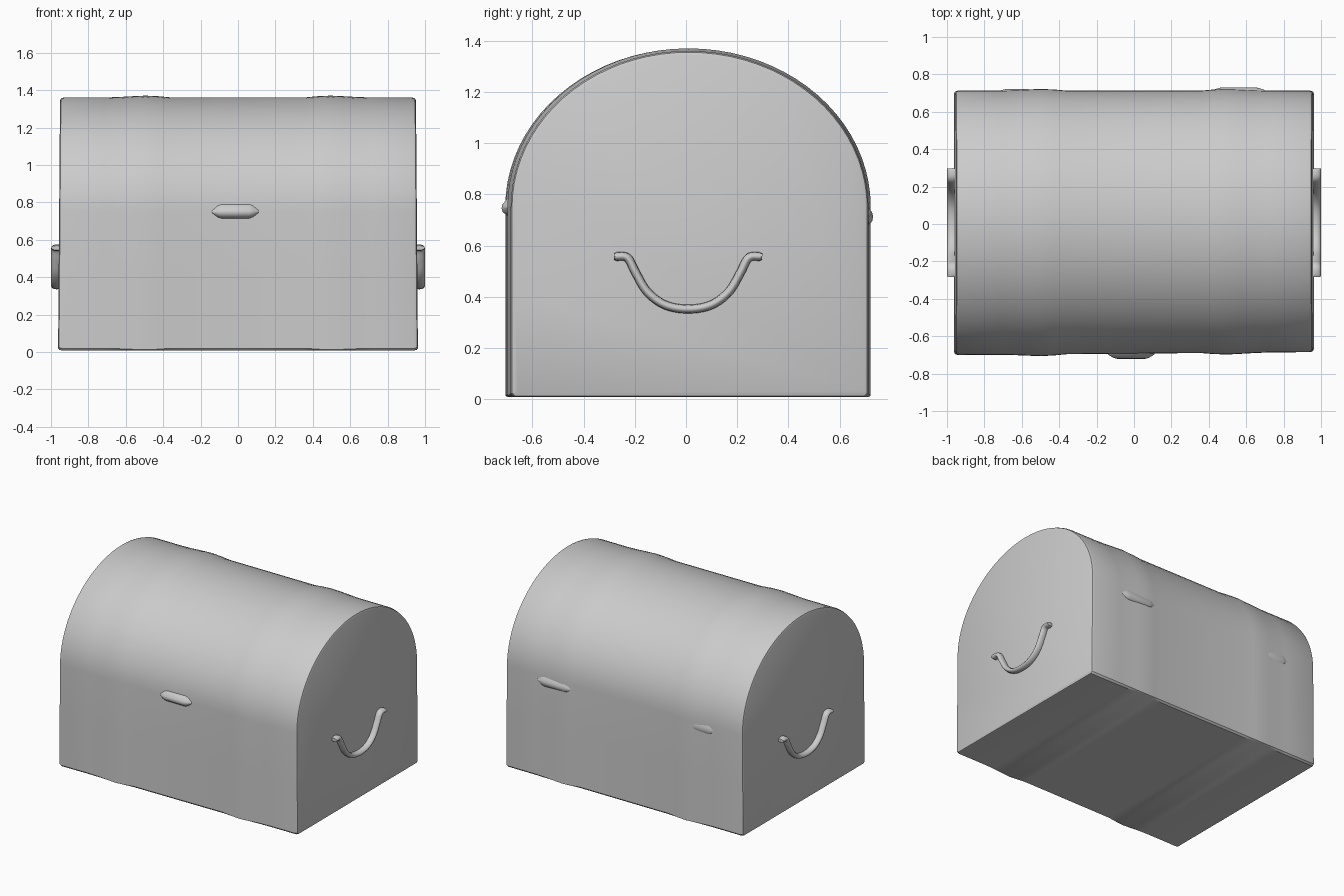
import bpy, bmesh
from math import sin, cos, pi
from mathutils import Vector

if "Cube" in bpy.data.objects:
    bpy.data.objects.remove(bpy.data.objects["Cube"])

CY, HALF_Y, SPRING_Z, RISE, BASE_Z = 0.01, 0.703, 0.75, 0.611, 0.008


def loft(name, rings, angle=0.6):
    """Skin closed rings of points and cap both ends."""
    bm = bmesh.new()
    rows = [[bm.verts.new(p) for p in ring] for ring in rings]
    n = len(rows[0])
    for a, b in zip(rows, rows[1:]):
        for i in range(n):
            j = (i + 1) % n
            bm.faces.new((a[i], a[j], b[j], b[i]))
    bm.faces.new(rows[0])
    bm.faces.new(rows[-1])
    bmesh.ops.recalc_face_normals(bm, faces=bm.faces)
    mesh = bpy.data.meshes.new(name)
    bm.to_mesh(mesh)
    bm.free()
    ob = bpy.data.objects.new(name, mesh)
    bpy.context.collection.objects.link(ob)
    bpy.ops.object.select_all(action='DESELECT')
    ob.select_set(True)
    bpy.context.view_layer.objects.active = ob
    bpy.ops.object.shade_smooth_by_angle(angle=angle)
    return ob


# Domed chest body: arch section lofted along x, with softly raised bands
arch = [(cos(pi * i / 40) * HALF_Y, SPRING_Z + sin(pi * i / 40) * RISE) for i in range(41)]
low = [(-HALF_Y, 0.4), (-HALF_Y, 0.02), (-HALF_Y + 0.012, BASE_Z),
       (HALF_Y - 0.012, BASE_Z), (HALF_Y, 0.02), (HALF_Y, 0.4)]
section = arch + low


def body_ring(x, grow):
    ring = []
    s = 1 + grow / 0.7
    for y, z in section:
        zz = 0.6 + (z - 0.6) * s
        if grow > 0:
            zz = max(zz, BASE_Z)
        yy = y * s
        if y < 0:
            yy *= 1 - 0.012 * x          # front is slightly skewed
        ring.append((x * (1 - 0.008 * zz), CY + yy, zz))
    return ring


half = [(0.962, -0.016), (0.957, -0.005), (0.942, 0), (0.72, 0), (0.65, 0.002),
        (0.57, 0.006), (0.5, 0.009), (0.43, 0.006), (0.36, 0)]
stations = [(-x, g) for x, g in half] + [(0, 0)] + half[::-1]
loft("chest_body", [body_ring(x, g) for x, g in stations])


# Drop handles on both ends: a flat rounded bar swept along a U path
def smooth_path(pts, steps=5):
    p = [Vector(q) for q in pts]
    p = [2 * p[0] - p[1]] + p + [2 * p[-1] - p[-2]]
    out = []
    for a, b, c, d in zip(p, p[1:], p[2:], p[3:]):
        for k in range(steps):
            t = k / steps
            out.append(0.5 * (2 * b + (c - a) * t + (2 * a - 5 * b + 4 * c - d) * t * t
                              + (3 * b - a - 3 * c + d) * t ** 3))
    return out + [p[-2]]


half_u = [(0.29, 0.557), (0.238, 0.553), (0.205, 0.495), (0.16, 0.42), (0.09, 0.368)]
path = smooth_path([(-y, z) for y, z in half_u] + [(0, 0.352)] + half_u[::-1])


def handle(name, side):
    rings = []
    for i, p in enumerate(path):
        t = (path[min(i + 1, len(path) - 1)] - path[max(i - 1, 0)]).normalized()
        r = 0.012 if i in (0, len(path) - 1) else 0.017
        ring = []
        for k in range(12):
            a = 2 * pi * k / 12
            w = r * sin(a)
            ring.append((side * (0.969 + 0.03 * cos(a)),
                         0.008 + p.x - t.y * w, p.y + t.x * w))
        rings.append(ring)
    loft(name, rings, 1.0)


handle("right_handle", 1)
handle("left_handle", -1)


# Small lip-shaped fittings: latch in front, hinges at the back
def lip(name, x0, x1, y, out, z):
    w = x1 - x0
    rings = []
    for f, s in ((0, 0.15), (0.12, 0.8), (0.2, 1), (0.8, 1), (0.88, 0.8), (1, 0.15)):
        rings.append([(x0 + f * w, y + dy * out * s, z + dz * s) for dy, dz in
                      ((-0.5, 0.05), (0.3, 0.03), (0.9, 0.01), (1, -0.005),
                       (0.8, -0.02), (0.1, -0.035), (-0.5, -0.035))])
    loft(name, rings, 1.0)


lip("front_latch", -0.14, 0.11, -0.693, -0.028, 0.75)
lip("back_hinge_right", 0.42, 0.7, 0.713, 0.018, 0.715)
lip("back_hinge_left", -0.72, -0.53, 0.711, 0.01, 0.715)
